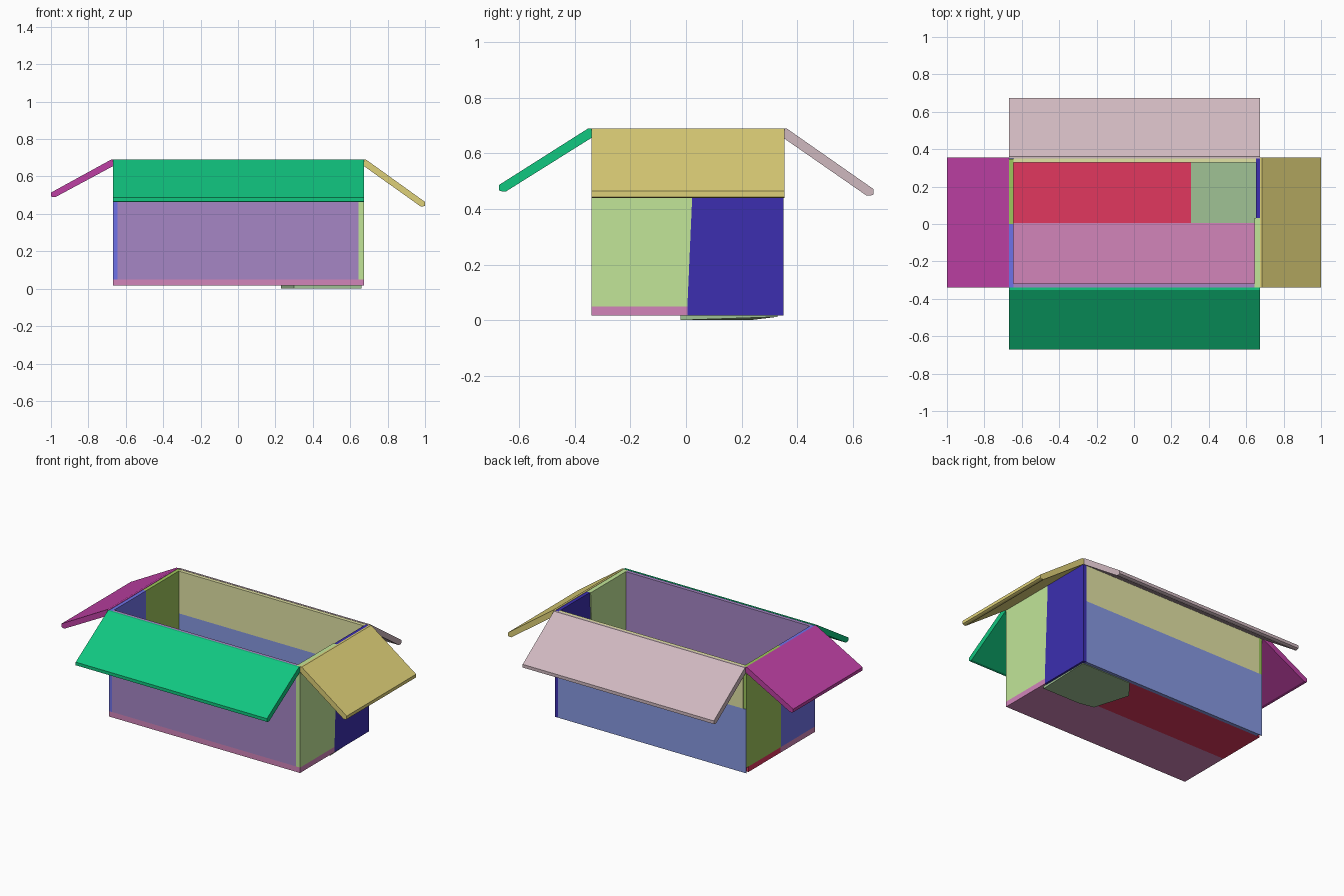
import bpy, bmesh
from mathutils import Vector, Color

if "Cube" in bpy.data.objects:
    bpy.data.objects.remove(bpy.data.objects["Cube"])

# Panel colours as seen on screen (sRGB 0-255)
COL = {
    "purple": (166, 134, 197), "blue": (111, 114, 232), "lime": (194, 230, 152),
    "olive": (158, 198, 92), "indigo": (60, 47, 176), "khaki": (226, 227, 165),
    "slate": (135, 153, 226), "pink": (210, 133, 186), "red": (225, 55, 94),
    "sage": (160, 194, 149), "emerald": (17, 199, 128), "rose": (207, 184, 191),
    "magenta": (190, 64, 164), "gold": (222, 208, 120),
}


def paint(ob, key):
    mat = bpy.data.materials.get(key) or bpy.data.materials.new(key)
    linear = Color([c / 255 for c in COL[key]]).from_srgb_to_scene_linear()
    mat.diffuse_color = (*linear, 1)
    mat.use_nodes = True
    mat.node_tree.nodes["Principled BSDF"].inputs["Base Color"].default_value = mat.diffuse_color
    ob.data.materials.append(mat)


def prism(name, key, pts, place, lo, hi):
    """Extrude a 2D outline between lo and hi; place maps (u, v, w) to xyz."""
    bm = bmesh.new()
    face = bm.faces.new([bm.verts.new(place(u, v, lo)) for u, v in pts])
    ext = bmesh.ops.extrude_face_region(bm, geom=[face])
    shift = Vector(place(0, 0, hi)) - Vector(place(0, 0, lo))
    bmesh.ops.translate(bm, vec=shift,
                        verts=[g for g in ext["geom"] if isinstance(g, bmesh.types.BMVert)])
    bmesh.ops.recalc_face_normals(bm, faces=bm.faces)
    mesh = bpy.data.meshes.new(name)
    bm.to_mesh(mesh)
    bm.free()
    ob = bpy.data.objects.new(name, mesh)
    bpy.context.collection.objects.link(ob)
    paint(ob, key)
    return ob


def along_y(u, v, w):
    return (u, w, v)


def along_x(u, v, w):
    return (w, u, v)


def along_z(u, v, w):
    return (u, v, w)


def rect(a, b, c, d):
    return [(a, c), (b, c), (b, d), (a, d)]


X0, X1, Y0, Y1 = -0.667, 0.673, -0.34, 0.35
Z0, ZF, TOP, T = 0.016, 0.05, 0.688, 0.022


def flap(name, key, hinge, tip, tip_z, place, lo, hi):
    """Sloping lid flap with a blunt free edge, hinged on the wall top."""
    s = 1 if tip > 0 else -1
    pts = [(hinge, TOP + 0.002), (hinge + s * 0.012, TOP + 0.002),
           (tip, tip_z + 0.024), (tip, tip_z + 0.004), (tip - s * 0.01, tip_z),
           (tip - s * 0.024, tip_z), (hinge, TOP - 0.032)]
    prism(name, key, pts, place, lo, hi)


# Side walls, each made of a front and a back panel meeting at a slanted seam
S0, S1 = 0.005, 0.033
prism("right_wall_front", "lime", [(Y0, ZF), (S0, ZF), (S1, TOP), (Y0, TOP)], along_x, X1 - T - 0.006, X1)
prism("right_wall_back", "indigo", [(S0, Z0), (Y1, Z0), (Y1, TOP), (S1, TOP), (S0, ZF)], along_x, X1 - T, X1)
prism("left_wall_front", "blue", rect(Y0, 0.0, ZF, TOP), along_x, X0, X0 + T)
prism("left_wall_back", "olive", rect(0.0, Y1 - 0.003, ZF, TOP), along_x, X0, X0 + T)

# Front wall, and back wall of a lower and an upper panel
prism("front_wall", "purple", rect(Y0, Y0 + T, ZF, TOP), along_x, X0 + T, X1 - T - 0.006)
prism("back_wall_lower", "slate", rect(Y1 - T, Y1, Z0, 0.42), along_x, X0 + T, X1 - T)
prism("back_wall_corner", "slate", rect(Y1 - 0.003, Y1, Z0, 0.42), along_x, X0, X0 + T)
prism("back_wall_upper", "khaki", rect(Y1 - T, Y1, 0.42, TOP), along_x, X0 + T, X1 - T)

# Floor panels meeting at the centre seam
prism("front_floor_panel", "pink", rect(X0, X1, Y0, 0.005), along_z, Z0, ZF)
prism("back_floor_panel", "red", rect(X0, 0.305, 0.005, Y1 - T), along_z, Z0, ZF)
prism("corner_floor_panel", "sage", rect(0.305, X1 - T, 0.005, Y1 - T), along_z, Z0, ZF)

# Tucked bottom flap poking slightly below the floor
tuck = prism("tucked_floor_flap", "sage",
             [(0.66, 0.33), (0.31, 0.33), (0.23, 0.23), (0.30, 0.0), (0.40, -0.02), (0.66, -0.02)],
             along_z, 0.0, 0.02)
for v in tuck.data.vertices:
    if v.co.y > 0.3 and v.co.z < 0.01:
        v.co.z = 0.012

# Open lid flaps
flap("right_flap", "gold", X1, 1.0, 0.44, along_y, Y0, Y1 + 0.005)
flap("left_flap", "magenta", X0, -1.0, 0.49, along_y, Y0, Y1 + 0.005)
flap("front_flap", "emerald", Y0, -0.672, 0.463, along_x, X0, X1)
flap("back_flap", "rose", Y1, 0.674, 0.448, along_x, X0, X1)
